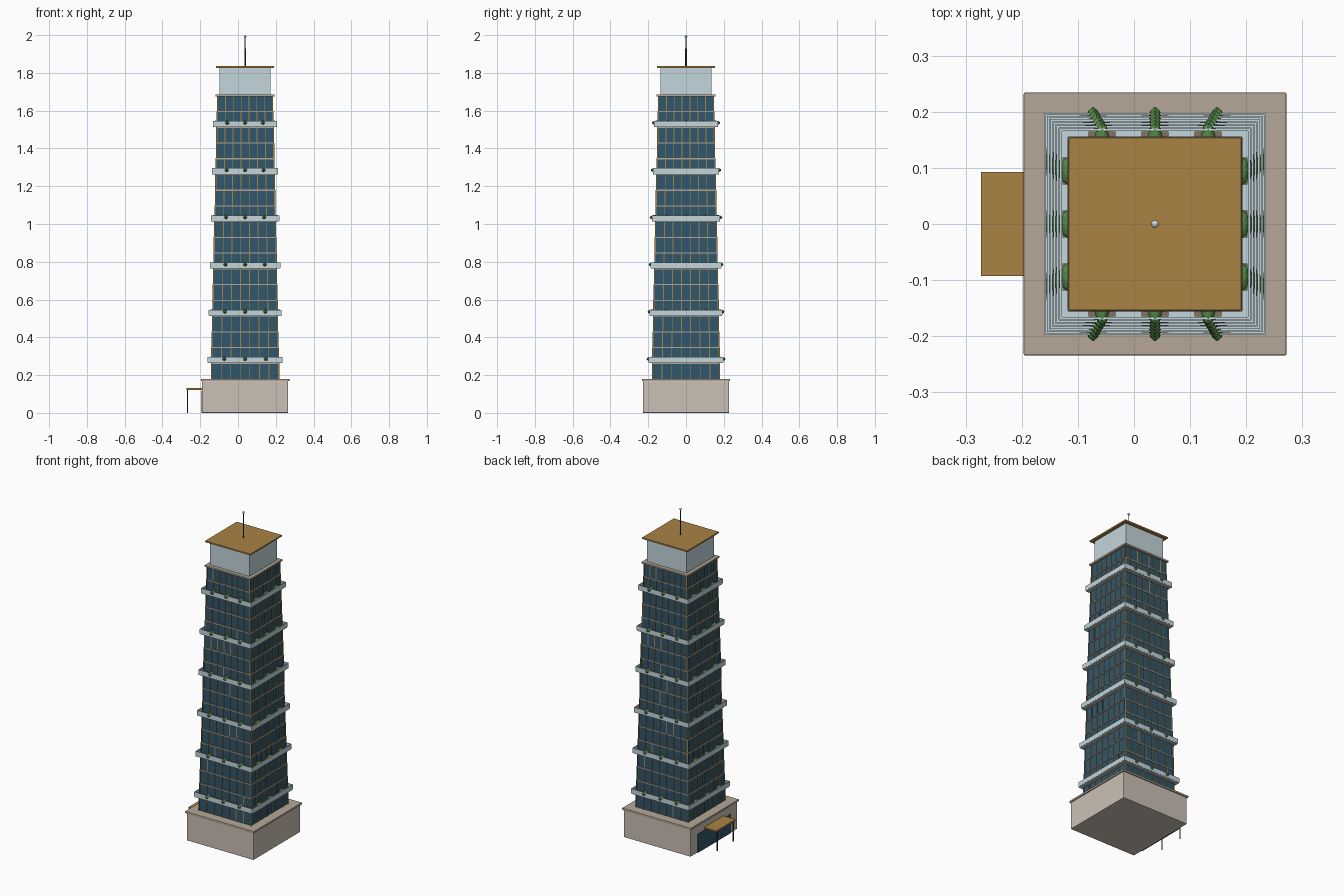
import bpy, bmesh
from mathutils import Matrix, Vector

if "Cube" in bpy.data.objects:
    bpy.data.objects.remove(bpy.data.objects["Cube"])

CX = 0.0375            # tower axis
FLOORS, Z0, FH = 18, 0.18, 1.5 / 18
BAYS = 7


def material(name, rgb):
    m = bpy.data.materials.new(name)
    m.diffuse_color = (*rgb, 1)
    m.use_nodes = True
    m.node_tree.nodes["Principled BSDF"].inputs["Base Color"].default_value = m.diffuse_color
    return m


STONE = material("stone", (0.60, 0.53, 0.46))
TRIM = material("stone_trim", (0.46, 0.39, 0.31))
GLASS = material("blue_glass", (0.03, 0.095, 0.15))
BRONZE = material("bronze", (0.40, 0.23, 0.06))
PALE = material("pale_glass", (0.55, 0.67, 0.71))
GREEN = material("leaves", (0.09, 0.24, 0.06))
SOIL = material("planter_brown", (0.25, 0.17, 0.11))
DARK = material("dark_metal", (0.06, 0.05, 0.04))


def box(bm, x0, x1, y0, y1, z0, z1):
    mat = (Matrix.Translation(((x0 + x1) / 2, (y0 + y1) / 2, (z0 + z1) / 2))
           @ Matrix.Diagonal((x1 - x0, y1 - y0, z1 - z0, 1)))
    bmesh.ops.create_cube(bm, size=1, matrix=mat)


def square(bm, half, z0, z1):
    box(bm, CX - half, CX + half, -half, half, z0, z1)


def side_box(bm, side, t, w, r0, r1, z0, z1):
    """Box on one of four sides: t along the wall, r outward from the axis."""
    if side < 2:
        s = 1 if side else -1
        ys = sorted((s * r0, s * r1))
        box(bm, CX + t - w / 2, CX + t + w / 2, *ys, z0, z1)
    else:
        s = 1 if side == 3 else -1
        xs = sorted((CX + s * r0, CX + s * r1))
        box(bm, *xs, t - w / 2, t + w / 2, z0, z1)


def cylinder(bm, x, y, r, z0, z1, n=10):
    bmesh.ops.create_cone(bm, cap_ends=True, segments=n, radius1=r, radius2=r, depth=z1 - z0,
                          matrix=Matrix.Translation((x, y, (z0 + z1) / 2)))


def finish(bm, name, mat, bevel=0):
    me = bpy.data.meshes.new(name)
    bm.to_mesh(me)
    bm.free()
    me.materials.append(mat)
    ob = bpy.data.objects.new(name, me)
    bpy.context.collection.objects.link(ob)
    if bevel:
        mod = ob.modifiers.new("bevel", "BEVEL")
        mod.width, mod.segments = bevel, 2
    return ob


def half_at(k):
    return 0.177 - 0.032 * k / (FLOORS - 1)


# Podium and its cap
bm = bmesh.new()
square(bm, 0.228, 0, 0.17)
finish(bm, "podium", STONE, 0.003)
bm = bmesh.new()
square(bm, 0.234, 0.168, 0.18)
finish(bm, "podium_cap", TRIM, 0.002)

# Stepped glass floors, floor edges and vertical mullions
glass, edges, fins = bmesh.new(), bmesh.new(), bmesh.new()
for k in range(FLOORS):
    h, z = half_at(k), Z0 + k * FH
    square(glass, h, z, z + FH)
    square(edges, h + 0.003, z + FH - 0.004, z + FH + 0.002)
    for side in range(4):
        for i in range(BAYS + 1):
            side_box(fins, side, -h + 2 * h * i / BAYS, 0.004, h - 0.002, h + 0.004, z, z + FH)
finish(glass, "glass_floors", GLASS)
finish(edges, "floor_edges", TRIM)
finish(fins, "mullions", BRONZE)

# Terraces every third floor: slab, glass railing, planters and bushes
slabs, rails, pots, bushes = (bmesh.new() for _ in range(4))
for k in range(1, FLOORS, 3):
    z, h = Z0 + k * FH, half_at(k) + 0.022
    square(slabs, h, z, z + 0.009)
    for side in range(4):
        side_box(rails, side, 0, 2 * h + 0.002, h - 0.003, h + 0.001, z + 0.004, z + 0.032)
        for j in (-1, 0, 1):
            t = 0.56 * h * j
            r = h - 0.013
            side_box(pots, side, t, 0.048, r - 0.011, r + 0.009, z + 0.008, z + 0.02)
            s = 1 if side % 2 else -1
            pos = (CX + t, s * r) if side < 2 else (CX + s * r, t)
            bmesh.ops.create_uvsphere(
                bushes, u_segments=8, v_segments=6, radius=1,
                matrix=Matrix.Translation((*pos, z + 0.022)) @ Matrix.Diagonal((0.0125, 0.025, 0.012, 1)))
finish(slabs, "terrace_slabs", PALE)
finish(rails, "terrace_railings", PALE)
finish(pots, "planters", SOIL)
finish(bushes, "bushes", GREEN)

# Crown
bm = bmesh.new()
square(bm, 0.156, 1.675, 1.686)
finish(bm, "crown_ledge", TRIM, 0.002)
bm = bmesh.new()
square(bm, 0.135, 1.684, 1.828)
finish(bm, "crown", PALE)
bm = bmesh.new()
square(bm, 0.154, 1.826, 1.836)
finish(bm, "roof", BRONZE, 0.002)

# Mast with ball tip
bm = bmesh.new()
cylinder(bm, CX, 0, 0.004, 1.834, 1.93)
cylinder(bm, CX, 0, 0.0025, 1.93, 1.99)
finish(bm, "mast", DARK)
bm = bmesh.new()
bmesh.ops.create_uvsphere(bm, u_segments=12, v_segments=8, radius=0.007,
                          matrix=Matrix.Translation((CX, 0, 1.993)))
for f in bm.faces:
    f.smooth = True
finish(bm, "mast_ball", PALE)

# Entrance on the left side: glazing, frame posts, canopy
bm = bmesh.new()
box(bm, -0.194, -0.185, -0.16, 0.16, 0, 0.115)
finish(bm, "entrance_glazing", GLASS)
bm = bmesh.new()
box(bm, -0.273, -0.188, -0.093, 0.093, 0.121, 0.131)
finish(bm, "entrance_canopy", BRONZE, 0.001)
bm = bmesh.new()
for y in (-0.078, 0.078):
    cylinder(bm, -0.267, y, 0.0035, 0, 0.123)
finish(bm, "canopy_posts", DARK)
